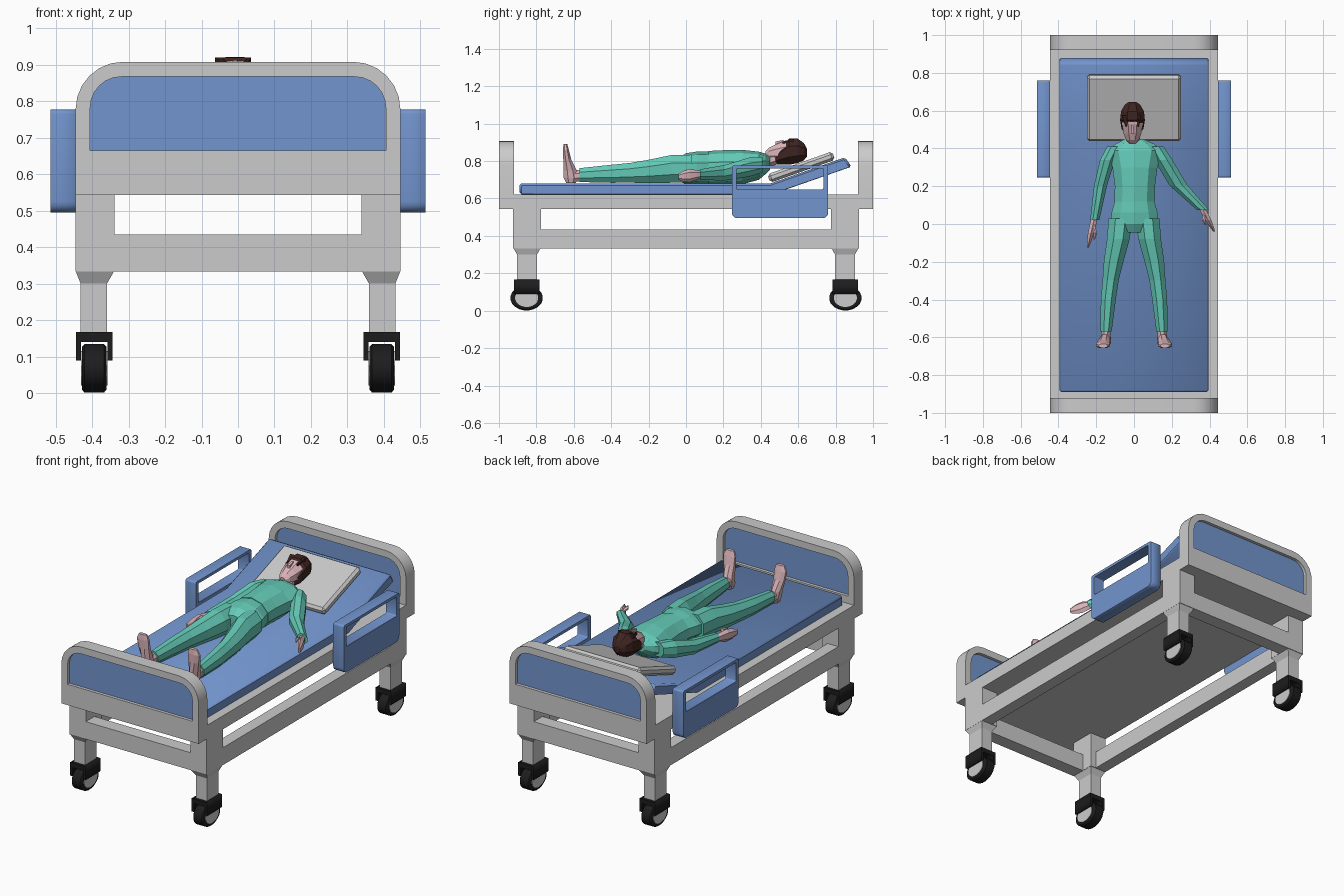
import bpy, bmesh, math
from mathutils import Vector, Matrix

def material(name, rgb):
    m = bpy.data.materials.new(name)
    m.diffuse_color = (*rgb, 1)
    return m

BLUE = material("blue", (0.17, 0.30, 0.62))
TEAL = material("teal", (0.13, 0.60, 0.48))
SKIN = material("skin", (0.72, 0.47, 0.50))
HAIR = material("hair", (0.05, 0.018, 0.015))
BLACK = material("black", (0.012, 0.012, 0.012))

def finish(bm, name, mat=None, smooth=False, bevel=0):
    bmesh.ops.remove_doubles(bm, verts=bm.verts, dist=1e-5)
    bmesh.ops.recalc_face_normals(bm, faces=bm.faces)
    me = bpy.data.meshes.new(name)
    bm.to_mesh(me)
    bm.free()
    ob = bpy.data.objects.new(name, me)
    bpy.context.collection.objects.link(ob)
    if mat:
        me.materials.append(mat)
    if bevel:
        b = ob.modifiers.new("bevel", 'BEVEL')
        b.width, b.segments = bevel, 1
    if smooth:
        bpy.ops.object.select_all(action='DESELECT')
        ob.select_set(True)
        bpy.context.view_layer.objects.active = ob
        bpy.ops.object.shade_smooth_by_angle(angle=math.radians(35))
    return ob

def box(name, x0, x1, y0, y1, z0, z1, mat=None, bevel=0, tilt=0):
    bm = bmesh.new()
    c = Vector((x0 + x1, y0 + y1, z0 + z1)) / 2
    size = Matrix.Diagonal((abs(x1 - x0), y1 - y0, z1 - z0, 1))
    bmesh.ops.create_cube(bm, size=1, matrix=Matrix.Translation(c) @ Matrix.Rotation(tilt, 4, 'X') @ size)
    return finish(bm, name, mat, bevel=bevel)

def loft(name, sections, mat=None, axis='y', n=8, smooth=False):
    """Skin rings (x, y, z, half width, half height) that face along an axis; n=4 gives rectangles."""
    u, v = {'x': (1, 2), 'y': (0, 2), 'z': (0, 1)}[axis]
    k = 1 / math.cos(math.pi / 4) if n == 4 else 1
    bm, rings = bmesh.new(), []
    for x, y, z, a, b in sections:
        ring = []
        for i in range(n):
            t = 2 * math.pi * (i + 0.5) / n
            p = Vector((x, y, z))
            p[u] += a * k * math.cos(t)
            p[v] += b * k * math.sin(t)
            ring.append(bm.verts.new(p))
        rings.append(ring)
    for r, s in zip(rings, rings[1:]):
        for i in range(n):
            bm.faces.new((r[i], r[(i + 1) % n], s[(i + 1) % n], s[i]))
    bm.faces.new(rings[0])
    bm.faces.new(rings[-1])
    return finish(bm, name, mat, smooth)

def round_rect(u0, u1, v0, v1, top=0, low=0, seg=6):
    pts = []
    for cu, cv, r, a in ((u1 - top, v1 - top, top, 0), (u0 + top, v1 - top, top, 90),
                         (u0 + low, v0 + low, low, 180), (u1 - low, v0 + low, low, 270)):
        for i in range(seg + 1 if r else 1):
            t = math.radians(a + 90 * i / seg)
            pts.append((cu + r * math.cos(t), cv + r * math.sin(t)))
    return pts

def plate(name, loops, axis, lo, hi, mat=None, smooth=False, bevel=0):
    """Filled outline (with holes) given thickness along x or y."""
    cu = bpy.data.curves.new(name, 'CURVE')
    cu.dimensions, cu.fill_mode, cu.extrude = '2D', 'BOTH', (hi - lo) / 2
    for pts in loops:
        s = cu.splines.new('POLY')
        s.points.add(len(pts) - 1)
        for p, q in zip(s.points, pts):
            p.co = (*q, 0, 1)
        s.use_cyclic_u = True
    tmp = bpy.data.objects.new("helper", cu)
    bm = bmesh.new()
    me = tmp.to_mesh()
    bm.from_mesh(me)
    tmp.to_mesh_clear()
    bpy.data.objects.remove(tmp)
    m = Matrix.Rotation(math.pi / 2, 4, 'X')
    shift = Vector((0, (lo + hi) / 2, 0))
    if axis == 'x':
        m = Matrix.Rotation(math.pi / 2, 4, 'Z') @ m
        shift = Vector(((lo + hi) / 2, 0, 0))
    bm.transform(Matrix.Translation(shift) @ m)
    return finish(bm, name, mat, smooth, bevel)

# End boards with recessed blue panels
outer = round_rect(-0.445, 0.445, 0.543, 0.908, top=0.13)
inner = round_rect(-0.405, 0.405, 0.665, 0.867, top=0.085)
for label, y in (("foot", -0.96), ("head", 0.96)):
    plate(label + "_board", [outer, inner], 'y', y - 0.04, y + 0.04, smooth=True)
    plate(label + "_panel", [inner], 'y', y - 0.022, y + 0.022, BLUE)

# Deck and lower frame
box("deck", -0.445, 0.445, -0.925, 0.925, 0.543, 0.622)
for s in (-1, 1):
    box("lower_side_rail", *sorted((s * 0.375, s * 0.445)), -0.925, 0.925, 0.333, 0.435)
    box("lower_end_rail", -0.375, 0.375, *sorted((s * 0.845, s * 0.925)), 0.333, 0.435)

# Posts, legs and casters
for sx in (-1, 1):
    for sy in (-1, 1):
        x, y = sx * 0.392, sy * 0.85
        box("corner_post", x - 0.053, x + 0.053, y - 0.075, y + 0.075, 0.333, 0.545)
        loft("leg", [(x, y, 0.335, 0.053, 0.073), (x + sx * 0.003, y, 0.30, 0.036, 0.053),
                     (x + sx * 0.003, y, 0.16, 0.036, 0.053)], axis='z', n=4)
        x, y = sx * 0.394, sy * 0.852
        plate("caster_fork", [[(x - 0.05, 0.09), (x - 0.036, 0.09), (x - 0.036, 0.14), (x + 0.036, 0.14),
                               (x + 0.036, 0.09), (x + 0.05, 0.09), (x + 0.05, 0.167), (x - 0.05, 0.167)]],
              'y', y - 0.068, y + 0.068, BLACK)
        loft("wheel", [(x + dx, y, 0.068, r * 1.3, r) for dx, r in
                       ((-0.033, 0.06), (-0.027, 0.067), (0.027, 0.067), (0.033, 0.06))],
             BLACK, 'x', 20, True)
        loft("wheel_hub", [(x + dx, y, 0.068, 0.062, 0.048) for dx in (-0.036, 0.036)], None, 'x', 20)

# Mattress with raised back rest
plate("mattress", [[(-0.89, 0.622), (0.46, 0.622), (0.885, 0.77), (0.85, 0.82), (0.45, 0.68), (-0.89, 0.68)]],
      'x', -0.395, 0.395, BLUE, bevel=0.01)
box("pillow", -0.25, 0.25, 0.432, 0.80, 0.744, 0.792, bevel=0.014, tilt=math.radians(19.5))

# Side guards
for s in (-1, 1):
    plate("side_guard", [round_rect(0.245, 0.76, 0.495, 0.777, top=0.012, low=0.03, seg=4),
                         round_rect(0.27, 0.735, 0.648, 0.76, top=0.008, low=0.008, seg=2)],
          'x', *sorted((s * 0.445, s * 0.514)), BLUE, bevel=0.004)

# Patient clothing
loft("shirt", [(0, 0.45, 0.79, 0.05, 0.035), (0.005, 0.425, 0.785, 0.105, 0.055),
               (0.005, 0.39, 0.775, 0.15, 0.075), (0.005, 0.30, 0.768, 0.125, 0.092),
               (0.005, 0.20, 0.766, 0.112, 0.092), (0.003, 0.12, 0.764, 0.112, 0.09)], TEAL, n=10)
loft("trousers_seat", [(0.003, 0.128, 0.764, 0.108, 0.086), (0.003, 0.06, 0.763, 0.128, 0.088),
                       (0.003, 0.0, 0.76, 0.135, 0.082), (0.003, -0.045, 0.752, 0.115, 0.06)], TEAL, n=10)
for s in (-1, 1):
    loft("trouser_leg", [(s * 0.072, 0.03, 0.76, 0.068, 0.08), (s * 0.083, -0.08, 0.758, 0.065, 0.08),
                         (s * 0.108, -0.2, 0.745, 0.056, 0.067), (s * 0.124, -0.3, 0.737, 0.046, 0.057),
                         (s * 0.136, -0.4, 0.732, 0.043, 0.052), (s * 0.148, -0.57, 0.725, 0.032, 0.04)], TEAL)
    # Bare foot pointing up
    loft("ankle", [(s * 0.148, -0.55, 0.723, 0.025, 0.032), (s * 0.15, -0.60, 0.72, 0.027, 0.034)], SKIN)
    loft("foot", [(s * 0.15, -0.615, 0.683, 0.022, 0.028), (s * 0.15, -0.615, 0.71, 0.03, 0.042),
                  (s * 0.155, -0.62, 0.75, 0.03, 0.038), (s * 0.162, -0.635, 0.81, 0.036, 0.023),
                  (s * 0.165, -0.642, 0.86, 0.04, 0.017), (s * 0.163, -0.645, 0.89, 0.026, 0.011)], SKIN, 'z')

# Arms and hands: left close to the body, right spread outward
loft("sleeve", [(-0.105, 0.41, 0.78, 0.04, 0.045), (-0.14, 0.34, 0.768, 0.043, 0.055),
                (-0.178, 0.2, 0.737, 0.037, 0.045), (-0.208, 0.02, 0.728, 0.026, 0.03)], TEAL)
loft("sleeve", [(0.115, 0.41, 0.78, 0.045, 0.045), (0.155, 0.34, 0.768, 0.052, 0.055),
                (0.235, 0.205, 0.737, 0.052, 0.045), (0.365, 0.075, 0.728, 0.035, 0.03)], TEAL)
for x, y, dx, dy in ((-0.21, 0.03, -0.035, -0.155), (0.362, 0.08, 0.062, -0.12)):
    loft("hand", [(x + dx * t, y + dy * t, 0.728 - 0.012 * t, a, b) for t, a, b in
                  ((0, 0.018, 0.02), (0.2, 0.02, 0.026), (0.5, 0.019, 0.036),
                   (0.75, 0.014, 0.03), (1, 0.006, 0.016))], SKIN, n=6)
    inward = 0.022 if x < 0 else -0.022
    loft("thumb", [(x + dx * 0.25, y + dy * 0.25, 0.735, 0.012, 0.012),
                   (x + dx * 0.45 + inward, y + dy * 0.5, 0.748, 0.01, 0.01),
                   (x + dx * 0.65 + inward, y + dy * 0.72, 0.745, 0.005, 0.006)], SKIN, n=6)

# Neck, head and hair
loft("neck", [(0, 0.40, 0.79, 0.04, 0.037), (-0.004, 0.50, 0.82, 0.036, 0.037)], SKIN)
loft("head", [(-0.008, 0.425, 0.835, 0.018, 0.018), (-0.008, 0.445, 0.84, 0.037, 0.035),
              (-0.008, 0.48, 0.845, 0.051, 0.048), (-0.008, 0.53, 0.85, 0.06, 0.064),
              (-0.008, 0.58, 0.855, 0.058, 0.066)], SKIN)
loft("nose", [(-0.008, 0.478, 0.89, 0.009, 0.014), (-0.008, 0.52, 0.905, 0.004, 0.008)], SKIN, n=4)
loft("hair", [(-0.008, 0.475, 0.81, 0.04, 0.03), (-0.008, 0.505, 0.828, 0.063, 0.05),
              (-0.008, 0.55, 0.85, 0.071, 0.075), (-0.008, 0.595, 0.855, 0.066, 0.072),
              (-0.008, 0.63, 0.85, 0.046, 0.05), (-0.008, 0.647, 0.845, 0.02, 0.022)], HAIR)
# Fringe tufts over the forehead
for x in (-0.045, -0.015, 0.018):
    loft("fringe", [(x, 0.575, 0.908, 0.018, 0.012), (x + 0.004, 0.515, 0.898, 0.003, 0.006)], HAIR, n=4)
